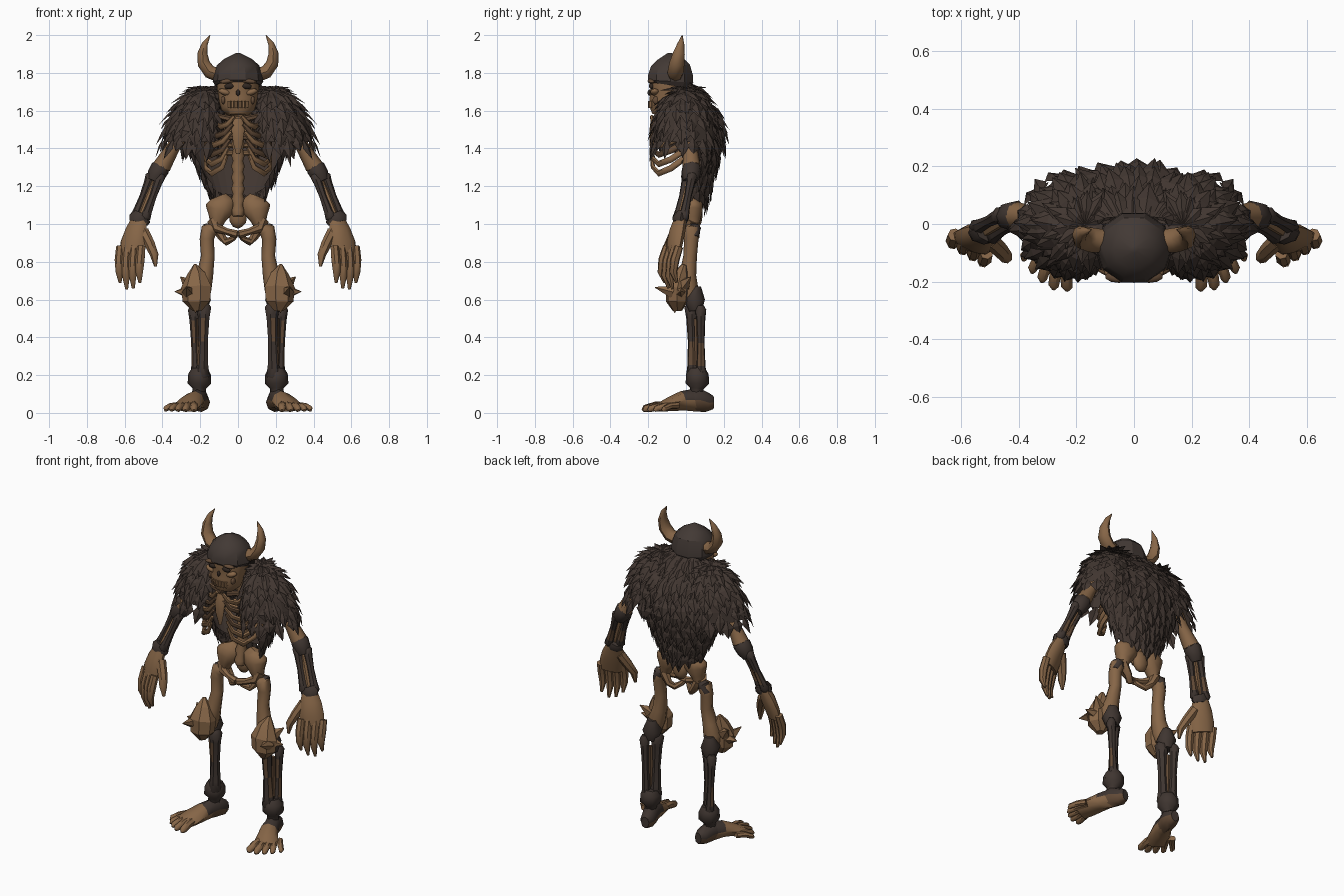
import bpy, bmesh, math, random
from mathutils import Vector as V

random.seed(4)
cube = bpy.data.objects.get("Cube")
if cube:
    bpy.data.objects.remove(cube)
X, Y, Z = V((1, 0, 0)), V((0, 1, 0)), V((0, 0, 1))


def material(name, rgb):
    m = bpy.data.materials.new(name)
    m.use_nodes = True
    m.diffuse_color = (*rgb, 1)
    b = m.node_tree.nodes["Principled BSDF"]
    b.inputs["Base Color"].default_value = (*rgb, 1)
    b.inputs["Roughness"].default_value = 0.9
    return m


BONE = material("bone", (0.24, 0.132, 0.063))
OLD = material("old bone", (0.125, 0.07, 0.038))
DARK = material("dark leather", (0.05, 0.036, 0.03))
FUR = material("fur", (0.053, 0.037, 0.03))
IRON = material("helmet iron", (0.055, 0.041, 0.035))
HOLE = material("socket shadow", (0.03, 0.02, 0.015))


def finish(name, bm, mats, mirror=False, angle=40, fix=True):
    if fix:
        bmesh.ops.recalc_face_normals(bm, faces=bm.faces)
    me = bpy.data.meshes.new(name)
    bm.to_mesh(me)
    bm.free()
    for m in mats:
        me.materials.append(m)
    if angle:
        me.polygons.foreach_set("use_smooth", [True] * len(me.polygons))
        me.set_sharp_from_angle(angle=math.radians(angle))
    ob = bpy.data.objects.new(name, me)
    bpy.context.collection.objects.link(ob)
    if mirror:
        ob.modifiers.new("mirror", 'MIRROR').use_mirror_merge = False
    return ob


def add_sweep(bm, pts, radii, n=8, ref=X):
    """Loft elliptical rings along a path; each radius is r or (across, deep)."""
    pts = [V(p) for p in pts]
    rings = []
    for i, p in enumerate(pts):
        t = (pts[min(i + 1, len(pts) - 1)] - pts[max(i - 1, 0)]).normalized()
        b = t.cross(ref).normalized()
        a = b.cross(t)
        r = radii[i] if isinstance(radii[i], tuple) else (radii[i], radii[i])
        ang = [2 * math.pi * k / n for k in range(n)]
        rings.append([bm.verts.new(p + a * r[0] * math.cos(q) + b * r[1] * math.sin(q)) for q in ang])
    for lo, hi in zip(rings, rings[1:]):
        for k in range(n):
            bm.faces.new((lo[k], lo[(k + 1) % n], hi[(k + 1) % n], hi[k]))
    bm.faces.new(rings[0])
    bm.faces.new(rings[-1])


def sweep(name, parts, mat, mirror=True, n=8, ref=X, angle=50):
    bm = bmesh.new()
    for pts, radii in parts:
        add_sweep(bm, pts, radii, n, ref)
    return finish(name, bm, [mat], mirror, angle)


def recolour(ob, mat, rule):
    ob.data.materials.append(mat)
    for poly in ob.data.polygons:
        poly.material_index = int(rule(poly))


def bone(a, b, r, knob=1.5):
    """Straight bone with knobbed ends."""
    a, b = V(a), V(b)
    return ([a.lerp(b, f) for f in (0, .06, .2, .5, .8, .94, 1)],
            [r * f for f in (.7, knob, 1.05, .85, 1.05, knob, .7)])


def blob(name, loc, size, mat, mirror=True, tilt=0):
    bm = bmesh.new()
    bmesh.ops.create_icosphere(bm, subdivisions=2, radius=1)
    for v in bm.verts:
        p = V((v.co.x * size[0], v.co.y * size[1], v.co.z * size[2]))
        c, s = math.cos(tilt), math.sin(tilt)
        v.co = V((p.x * c + p.z * s, p.y, p.z * c - p.x * s)) + V(loc)
    return finish(name, bm, [mat], mirror)


def furry(name, f, rows, cols, centre, mirror, size):
    """Base shell plus overlapping pointed tufts over the surface f(u, t)."""
    bm = bmesh.new()
    grid = [[bm.verts.new(f(i / cols, j / rows)) for i in range(cols + 1)] for j in range(rows + 1)]
    for j in range(rows):
        for i in range(cols):
            bm.faces.new((grid[j][i], grid[j][i + 1], grid[j + 1][i + 1], grid[j + 1][i]))
    for j in range(rows + 1):
        for i in range(cols + 1):
            u = min(max((i + 0.5 * (j % 2) + random.uniform(-.25, .25)) / cols, 0), 1)
            t = min(max((j + random.uniform(-.3, .3)) / rows, .04), 1)
            p = f(u, t)
            down = (p - f(u, t - .03)).normalized()
            out = down.cross(f(u + .01, t) - f(u - .01, t)).normalized()
            if out.dot(p - V(centre)) < 0:
                out = -out
            side = out.cross(down)
            ln = size * random.uniform(.75, 1.3)
            w = size * random.uniform(.3, .42)
            d = (down + out * random.uniform(.15, .4) + side * random.uniform(-.25, .25) - Z * .15).normalized()
            root = bm.verts.new(p - down * ln * .2)
            mid = p + d * ln * .35
            lf, rt = bm.verts.new(mid - side * w), bm.verts.new(mid + side * w)
            ridge, tip = bm.verts.new(mid + out * w * .4), bm.verts.new(p + d * ln)
            for tri in ((root, lf, ridge), (root, ridge, rt), (lf, tip, ridge), (ridge, tip, rt)):
                bm.faces.new(tri)
    return finish(name, bm, [FUR], mirror, angle=0, fix=False)


# Fur mantle: shoulder lobes and back cape
def lobe(u, t):
    a, s = 2 * math.pi * u, math.sin(t * math.pi / 2)
    dy = .165 * s * math.sin(a)
    return V((.17 + .075 * t + .15 * s * math.cos(a) - .2 * abs(dy), dy - .005,
              1.715 - .28 * (1 - math.cos(t * math.pi / 2))))


def cape(u, t):
    a = (u * 2 - 1) * 1.65
    w = .1 + .17 * math.sin(min(t * 1.6, 1) * math.pi / 2) - .11 * max(t - .6, 0) / .4
    d = .005 + .165 * math.sin(min(t * 2.2, 1) * math.pi / 2) - .085 * max(t - .5, 0) / .5
    return V((w * math.sin(a), .02 + d * math.cos(a), 1.75 - t * (.52 + .08 * math.cos(a))))


furry("shoulder_fur", lobe, 7, 17, (.24, 0, 1.45), True, .09)
furry("back_fur_cape", cape, 10, 15, (0, 0, 1.4), False, .1)

# Helmet and horns
sweep("helmet", [([(0, -.085, 1.735), (0, -.082, 1.755), (0, -.082, 1.79), (0, -.082, 1.84),
                   (0, -.085, 1.875), (0, -.088, 1.905)],
                  [(.122, .115), (.134, .127), (.13, .124), (.112, .108), (.072, .07), (.012, .012)])],
      IRON, False, 10, angle=30)
sweep("horns", [([(.1, -.06, 1.79), (.15, -.055, 1.805), (.182, -.048, 1.85), (.188, -.037, 1.905),
                  (.175, -.027, 1.955), (.148, -.02, 2)],
                 [.04, (.043, .035), (.04, .033), (.031, .026), (.018, .016), .002])],
      BONE, n=8, ref=Y)

# Skull: face in bone, back of the head covered
skull = sweep("skull", [([(0, -.13, 1.575), (0, -.125, 1.605), (0, -.112, 1.645), (0, -.1, 1.69),
                          (0, -.09, 1.72), (0, -.085, 1.78)],
                         [(.055, .05), (.088, .073), (.1, .086), (.106, .095), (.112, .108), (.11, .105)])],
              BONE, False, 14)
recolour(skull, IRON, lambda p: p.center.y > -.06)
blob("brow_ridges", (.052, -.182, 1.757), (.05, .022, .013), OLD, tilt=.15)
blob("eye_sockets", (.044, -.182, 1.73), (.03, .015, .016), HOLE, tilt=.15)
blob("cheek_bones", (.07, -.165, 1.698), (.036, .024, .017), BONE, tilt=-.3)
blob("cheek_hollows", (.078, -.158, 1.655), (.011, .02, .022), OLD)
blob("nose_hole", (0, -.194, 1.695), (.011, .01, .017), HOLE, False)
sweep("teeth", [([(x, -.192 + x * x * 4, 1.65), (x, -.193 + x * x * 4, 1.615)], [.011, .009])
                for x in (.01, .029, .047)], BONE, n=6)

# Spine, ribs and breastbone
N = 19
sweep("spine", [([(0, .02 + .03 * math.sin(i / N * 3), 1.04 + .56 * i / N) for i in range(N + 1)],
                 [.036 if i % 2 else .027 for i in range(N + 1)])], BONE, False, 8)
for name, mat, ids in (("ribs", BONE, (0, 2, 4, 5)), ("stained_ribs", OLD, (1, 3))):
    parts = []
    for i in ids:
        z, w = 1.56 - i * .041, .11 + .06 * math.sin(min(i / 3, 1) * math.pi / 2)
        dip, front = .012 * i, .02 + .008 * i
        parts.append(([(.015, .05, z + .02), (w * .65, .055, z + .02), (w, 0, z), (w, -.08, z - .03 - dip * .5),
                       (w * .82, -.145, z - .045 - dip * .7), (w * .5, -.175, z - .03 - dip * .4),
                       (front, -.182, z + .01)],
                      [(.013, .011)] * 2 + [(.017, .012)] * 3 + [(.015, .011), (.011, .009)]))
    sweep(name, parts, mat, n=6, ref=Z)
sweep("breastbone", [([(0, -.17, 1.56), (0, -.18, 1.51), (0, -.184, 1.43), (0, -.178, 1.37)],
                      [(.022, .012), (.036, .014), (.026, .012), (.01, .008)])], BONE, False, 6)
sweep("collar_bones", [([(.02, -.13, 1.55), (.1, -.12, 1.57), (.25, -.02, 1.57)], [.018, .014, .018])],
      OLD, n=6, ref=Z)

# Pelvis
sweep("hip_wings", [([(.118, .035, .985), (.108, .035, 1.03), (.095, .038, 1.075), (.093, .042, 1.115),
                      (.105, .045, 1.145)],
                     [(.03, .034), (.047, .045), (.074, .053), (.077, .048), (.045, .02)])], BONE, n=10)
blob("sacrum", (0, .055, 1.045), (.05, .033, .07), BONE, False)
sweep("pubic_bones", [([(.125, .035, 1.02), (.11, .015, .975), (.06, -.005, .96), (.005, -.01, .945)],
                       [.04, .028, .018, .022]),
                      ([(.12, .045, .99), (.085, .05, .93), (.06, .03, .905), (.025, .005, .925), (.005, -.01, .95)],
                       [.03, .022, .02, .015, .014])], BONE, n=7, ref=Y)

# Arms
sweep("upper_arm_bones", [bone((.27, .015, 1.53), (.412, .03, 1.29), .042, 1.15)], BONE)
sweep("elbow_cuffs", [([(.395, .03, 1.32), (.41, .03, 1.295), (.433, .025, 1.255), (.448, .02, 1.225)],
                       [.04, .053, .05, .036])], DARK, n=7)
forearms = sweep("forearm_bones", [bone((.405, .01, 1.27), (.495, -.045, 1.02), .023, 1.3),
                                   bone((.455, .035, 1.27), (.55, -.015, 1.02), .023, 1.3)], DARK, n=7)
recolour(forearms, OLD, lambda p: 1.07 < p.center.z < 1.15 and p.normal.y > .6)
sweep("forearm_inner_bones", [([(.44, .015, 1.23), (.515, -.03, 1.04)], [.016, .016])], BONE, n=6)
sweep("wrist_cuffs", [([(.508, -.025, 1.05), (.52, -.03, 1.028), (.527, -.034, 1.005)],
                       [(.045, .035), (.058, .042), (.05, .036)])], DARK, n=8)

# Hands
sweep("palms", [([(.523, -.03, 1.02), (.54, -.045, .965), (.557, -.06, .9), (.57, -.068, .84)],
                 [(.046, .033), (.063, .038), (.072, .036), (.067, .026)])], BONE, n=10, ref=V((.9, .42, 0)))
fingers = []
for i, length in enumerate((.16, .19, .195, .16)):
    x, y, tx = .511 + .037 * i, -.1 + .021 * i, .522 + .035 * i
    fingers.append(([(x, y, .88), (x + .006, y - .022, .85 - length * .25), (tx, y - .03, .85 - length * .65),
                     (tx - .003, y - .012, .85 - length)], [.023, .025, .021, .008]))
fingers.append(([(.5, -.055, .96), (.465, -.088, .89), (.442, -.115, .835), (.436, -.118, .775)],
                [.03, .028, .023, .008]))
sweep("fingers", fingers, BONE, n=7)

# Legs
sweep("thigh_bones", [([(.12, .03, .985), (.155, .03, .965), (.165, .028, .92), (.16, .022, .83),
                        (.175, .01, .73), (.195, .01, .66), (.2, .015, .6)],
                       [.026, .044, .038, .036, .044, .055, .04])], BONE, ref=Y)
sweep("hip_caps", [([(.12, .035, .99), (.155, .042, .975), (.178, .045, .93)], [.02, .038, .02])], DARK, ref=Y, n=7)
sweep("knee_joints", [([(.2, .05, .67), (.203, .045, .6), (.205, .05, .54)], [.03, (.06, .055), .035])], DARK)
shins = sweep("shin_bones", [bone((.178, .03, .585), (.188, .04, .17), .03, 1.35),
                             bone((.236, .078, .57), (.22, .08, .17), .023, 1.3)], DARK, n=7)
recolour(shins, OLD, lambda p: (.25 < p.center.z < .36 and p.normal.x > .6)
         or (.38 < p.center.z < .48 and p.normal.y < -.85))
sweep("shin_stains", [([(.207, .055, .5), (.205, .06, .25)], [.014, .014])], OLD, n=6)
sweep("ankle_cuffs", [([(.2, .06, .235), (.203, .06, .205), (.205, .06, .155), (.205, .058, .13),
                        (.208, .055, .09)], [.042, .06, .062, .036, .036])], DARK, n=8)

# Knee guards: tall faceted plates, spiked on the outer edge
sweep("knee_guards", [([(.228, -.01, .785), (.22, -.028, .735), (.217, -.045, .665), (.217, -.048, .59),
                        (.215, -.045, .54)],
                       [(.008, .012), (.05, .042), (.084, .064), (.076, .06), (.025, .025)])],
      BONE, n=7, angle=20)
sweep("knee_spikes", [([a, b], [.036, .002]) for a, b in (
    ((.265, -.035, .64), (.335, -.03, .642)), ((.262, -.07, .64), (.272, -.165, .665)),
    ((.26, -.01, .68), (.305, .025, .72)), ((.225, -.055, .59), (.225, -.06, .53)))],
      BONE, n=5, ref=V((.3, .3, .9)), angle=20)

# Feet
heels = sweep("heels", [([(.185, .145, .055), (.19, .115, .055), (.205, .06, .07), (.222, 0, .065)],
                         [(.025, .035), (.043, .05), (.048, .064), (.045, .052)])], DARK, n=8)
recolour(heels, OLD, lambda p: p.normal.z < -.2)
insteps = sweep("insteps", [([(.21, .05, .068), (.23, -.02, .064), (.262, -.09, .045), (.285, -.14, .03)],
                             [(.042, .06), (.055, .052), (.068, .037), (.07, .024)])], BONE, n=8)
recolour(insteps, DARK, lambda p: p.center.y > -.03 and p.normal.z > -.2)
toes = []
for i, (x, y) in enumerate(((.232, -.23), (.278, -.225), (.318, -.2), (.352, -.168), (.382, -.125))):
    bx, by, r = .235 + .022 * i, -.09 + .012 * i, .024 - .0015 * i
    toes.append(([(bx, by, .04), ((bx + x) / 2, (by + y) / 2, .037), (x, y + .012, .022), (x, y, .012)],
                 [r, r, r * .85, .008]))
sweep("toes", toes, BONE, n=7)
